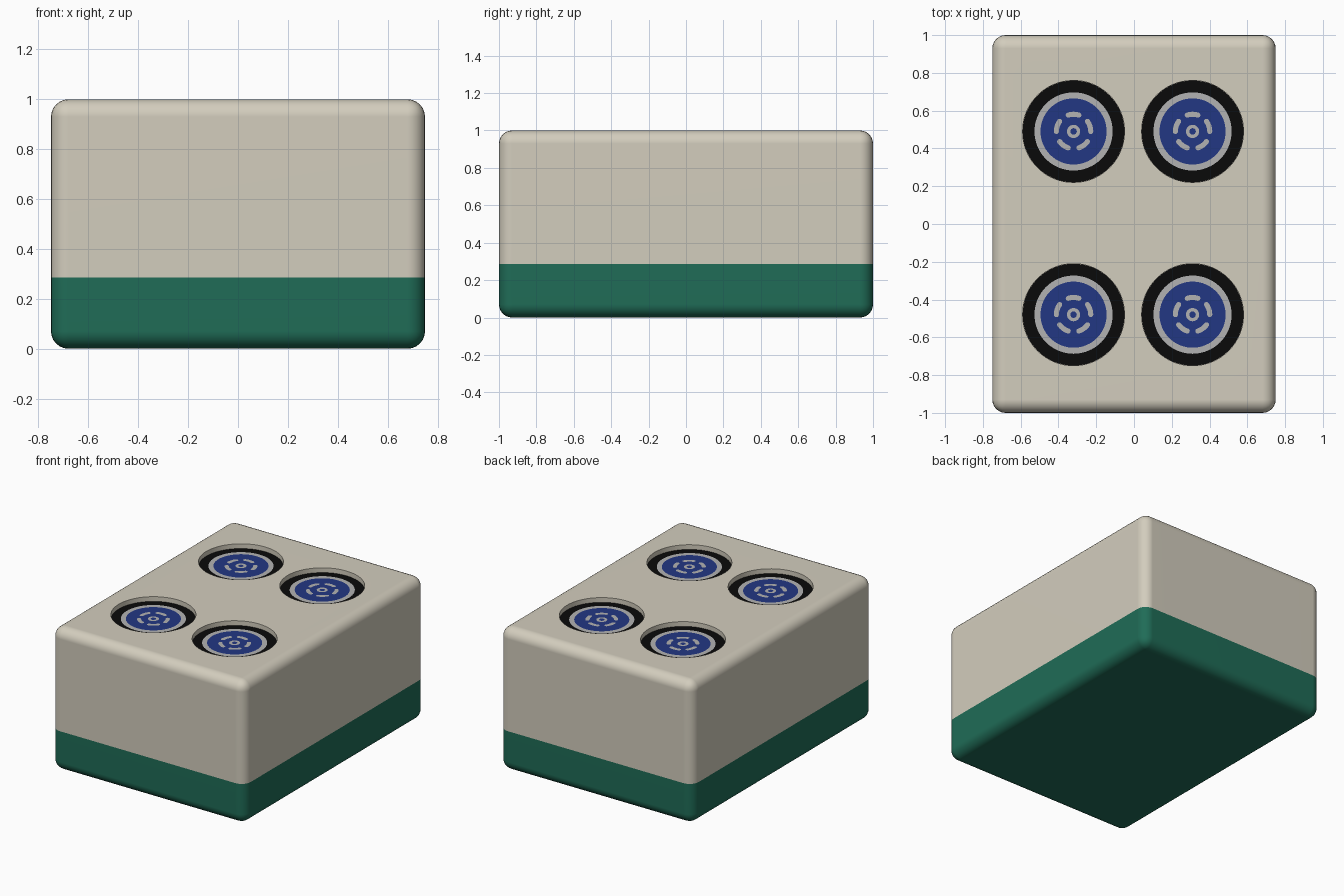
import bpy, bmesh
from math import pi, sin, cos, radians
from mathutils import Vector

if "Cube" in bpy.data.objects:
    bpy.data.objects.remove(bpy.data.objects["Cube"])

DEPTH = 0.035
FLOOR = 1.0 - DEPTH
SEG = 64
CENTRES = [(x, y) for x in (-0.32, 0.31) for y in (-0.48, 0.49)]


def material(name, rgb):
    m = bpy.data.materials.new(name)
    m.diffuse_color = (*rgb, 1)
    m.use_nodes = True
    m.node_tree.nodes["Principled BSDF"].inputs["Base Color"].default_value = m.diffuse_color
    return m


ivory = material("ivory", (0.65, 0.61, 0.51))
green = material("green", (0.014, 0.15, 0.095))
black = material("black", (0.003, 0.003, 0.003))
silver = material("silver", (0.45, 0.45, 0.45))
blue = material("blue", (0.016, 0.038, 0.23))


def finish(name, bm, *mats):
    me = bpy.data.meshes.new(name)
    bm.to_mesh(me)
    bm.free()
    ob = bpy.data.objects.new(name, me)
    bpy.context.collection.objects.link(ob)
    for m in mats:
        me.materials.append(m)
    return ob


def ring_points(bm, c, r, z):
    return [bm.verts.new((c[0] + r * cos(2 * pi * i / SEG),
                          c[1] + r * sin(2 * pi * i / SEG), z)) for i in range(SEG)]


def disc(bm, c, r, z):
    bm.faces.new(ring_points(bm, c, r, z))


def annulus(bm, c, r0, r1, z):
    a, b = ring_points(bm, c, r0, z), ring_points(bm, c, r1, z)
    for i in range(SEG):
        j = (i + 1) % SEG
        bm.faces.new((a[i], b[i], b[j], a[j]))


def dash(bm, c, r, half_w, mid, half_angle, z):
    # curved dash with rounded ends, anticlockwise outline
    def polar(rad, ang):
        return Vector((rad * cos(ang), rad * sin(ang)))
    n = 8
    a0, a1 = mid - half_angle, mid + half_angle
    pts = [polar(r + half_w, a0 + (a1 - a0) * i / n) for i in range(n + 1)]
    pts += [polar(r, a1) + polar(half_w, a1 + pi * i / n) for i in range(1, n)]
    pts += [polar(r - half_w, a1 - (a1 - a0) * i / n) for i in range(n + 1)]
    pts += [polar(r, a0) + polar(half_w, a0 + pi + pi * i / n) for i in range(1, n)]
    bm.faces.new([bm.verts.new((c[0] + p.x, c[1] + p.y, z)) for p in pts])


# Rounded two-tone block
bm = bmesh.new()
bmesh.ops.create_cube(bm, size=1)
bmesh.ops.scale(bm, vec=(1.5, 2, 1), verts=bm.verts)
bmesh.ops.translate(bm, vec=(0, 0, 0.5), verts=bm.verts)
bmesh.ops.bevel(bm, geom=bm.edges[:], offset=0.07, segments=6, profile=0.5,
                affect='EDGES')
bmesh.ops.bisect_plane(bm, geom=bm.verts[:] + bm.edges[:] + bm.faces[:],
                       plane_co=(0, 0, 0.285), plane_no=(0, 0, 1))
for f in bm.faces:
    f.material_index = 1 if f.calc_center_median().z < 0.285 else 0
block = finish("tile_block", bm, ivory, green)

# Round recesses in the top face
bm = bmesh.new()
for x, y in CENTRES:
    made = bmesh.ops.create_cone(bm, cap_ends=True, segments=SEG, radius1=0.27,
                                 radius2=0.27, depth=0.4)
    bmesh.ops.translate(bm, vec=(x, y, FLOOR + 0.2), verts=made["verts"])
cutter = finish("recess_cutter", bm, ivory)
cutter.hide_render = True
mod = block.modifiers.new("recesses", 'BOOLEAN')
mod.operation = 'DIFFERENCE'
mod.solver = 'EXACT'
mod.object = cutter
bpy.context.view_layer.objects.active = block
block.select_set(True)
bpy.ops.object.modifier_apply(modifier=mod.name)
bpy.data.objects.remove(cutter)
bpy.ops.object.shade_smooth_by_angle(angle=radians(35))
wn = block.modifiers.new("flat_face_normals", 'WEIGHTED_NORMAL')
wn.keep_sharp = True

# Painted inlays on the recess floors
black_bm, blue_bm, silver_bm = bmesh.new(), bmesh.new(), bmesh.new()
for c in CENTRES:
    disc(black_bm, c, 0.2695, FLOOR + 0.002)
    disc(blue_bm, c, 0.19, FLOOR + 0.004)
    z = FLOOR + 0.006
    annulus(silver_bm, c, 0.175, 0.207, z)
    annulus(silver_bm, c, 0.017, 0.035, z)
    for k in range(5):
        dash(silver_bm, c, 0.091, 0.0135, radians(90 + 72 * k), radians(18), z)
finish("black_outer_rings", black_bm, black)
finish("blue_discs", blue_bm, blue)
finish("silver_rings_and_dashes", silver_bm, silver)
